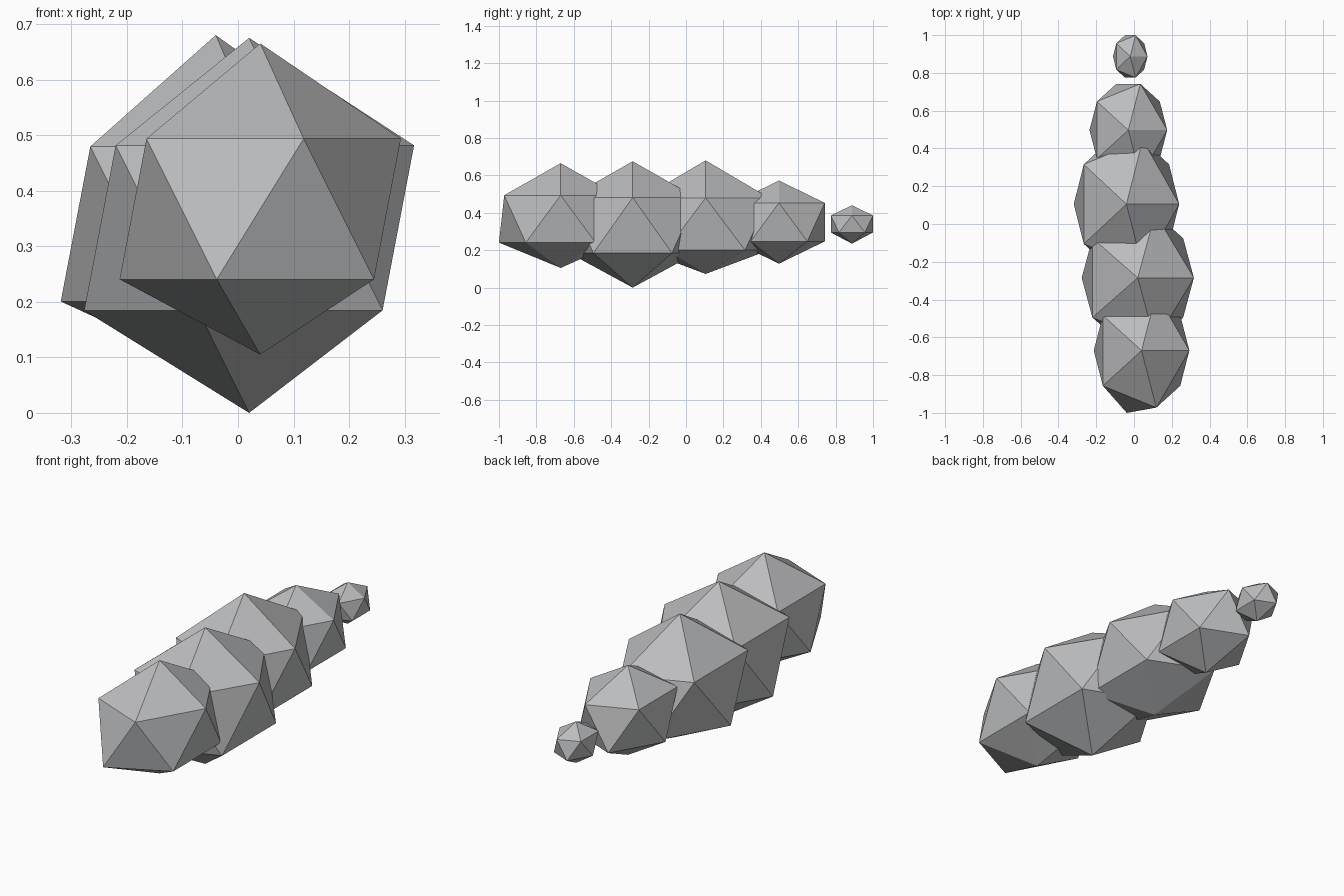
import bpy
import bmesh

cube = bpy.data.objects.get("Cube")
if cube:
    bpy.data.objects.remove(cube, do_unlink=True)

# Single stone-grey material
grey = bpy.data.materials.new("stone_grey")
grey.use_nodes = True
COLOUR = (0.5, 0.505, 0.515, 1.0)
grey.diffuse_color = COLOUR
grey.node_tree.nodes["Principled BSDF"].inputs["Base Color"].default_value = COLOUR


def segment(name, x, y, z, rx, ry, top, bottom):
    """Faceted ball stretched along the body; z is the middle of its two rings."""
    bm = bmesh.new()
    bmesh.ops.create_icosphere(bm, subdivisions=1, radius=1)
    for v in bm.verts:
        pole = abs(v.co.z) > 0.9
        height = (top if v.co.z > 0 else bottom) if pole else z + v.co.z * rx
        v.co = (x + v.co.x * rx, y + v.co.y * ry, height)
    mesh = bpy.data.meshes.new(name)
    bm.to_mesh(mesh)
    bm.free()
    mesh.materials.append(grey)
    obj = bpy.data.objects.new(name, mesh)
    bpy.context.collection.objects.link(obj)
    return obj


# Chain of overlapping segments from the head to the loose tail ball
head = segment("head", 0.04, -0.67, 0.367, 0.283, 0.355, 0.665, 0.105)
segment("front_body", 0.02, -0.285, 0.333, 0.332, 0.4, 0.675, 0.0)
segment("middle_body", -0.04, 0.105, 0.34, 0.312, 0.4, 0.68, 0.073)
segment("rear_body", -0.03, 0.497, 0.35, 0.23, 0.288, 0.572, 0.128)
segment("tail_ball", -0.02, 0.887, 0.34, 0.102, 0.132, 0.44, 0.235)

# Pull the chin forward
chin = min(head.data.vertices, key=lambda v: (round(v.co.y, 3), v.co.z))
chin.co.y = -1.0
